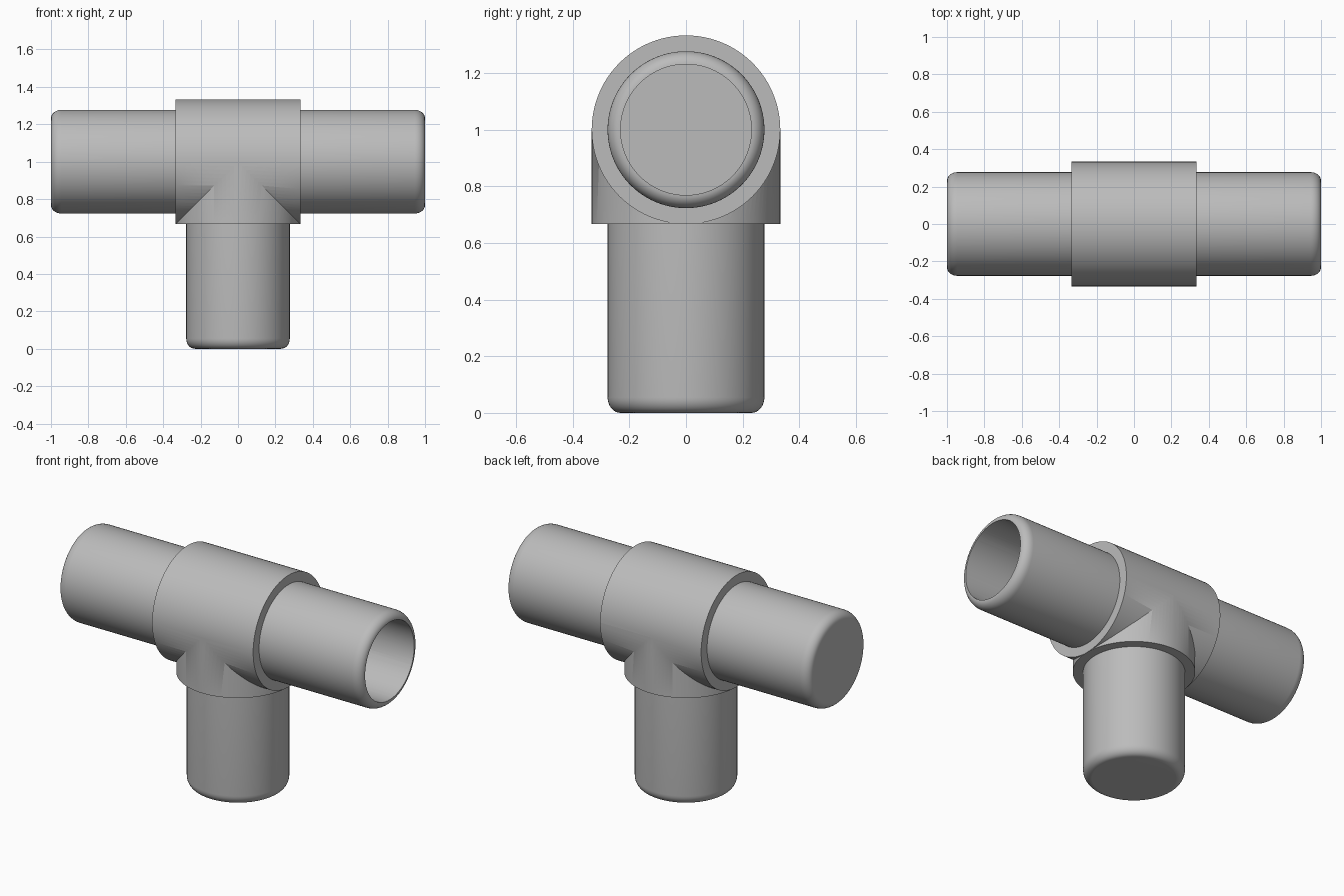
import bpy
import bmesh
from math import cos, sin, pi, radians
from mathutils import Matrix, Vector

AXIS_Z = 1.0      # height of the horizontal run
COLLAR = 0.333    # collar radius and half length
PIPE = 0.277      # outer radius of the pipe arms
BORE = 0.231      # inner radius
LIP = 0.055       # length of the rounded lip
SEGMENTS = 96

cube = bpy.data.objects.get("Cube")
if cube:
    bpy.data.objects.remove(cube, do_unlink=True)

grey = bpy.data.materials.new("grey_plastic")
grey.use_nodes = True
colour = (0.5, 0.5, 0.5, 1)
grey.diffuse_color = colour
grey.node_tree.nodes["Principled BSDF"].inputs["Base Color"].default_value = colour


def lathe(name, profile, turn):
    """Solid of revolution from (radius, height) points, turned and set on the run axis."""
    bm = bmesh.new()
    verts = [bm.verts.new((r, 0, h)) for r, h in profile]
    edges = [bm.edges.new(pair) for pair in zip(verts, verts[1:])]
    bmesh.ops.spin(bm, geom=verts + edges, cent=(0, 0, 0), axis=(0, 0, 1),
                   angle=2 * pi, steps=SEGMENTS)
    bmesh.ops.remove_doubles(bm, verts=bm.verts, dist=1e-5)
    bmesh.ops.holes_fill(bm, edges=[e for e in bm.edges if e.is_boundary], sides=0)
    bmesh.ops.recalc_face_normals(bm, faces=bm.faces)
    bm.transform(Matrix.Translation(Vector((0, 0, AXIS_Z))) @ turn)
    mesh = bpy.data.meshes.new(name)
    bm.to_mesh(mesh)
    bm.free()
    mesh.materials.append(grey)
    obj = bpy.data.objects.new(name, mesh)
    bpy.context.collection.objects.link(obj)
    return obj


def combine(target, other, operation):
    """Apply an exact boolean and discard the helper."""
    bpy.context.view_layer.objects.active = target
    mod = target.modifiers.new("boolean", "BOOLEAN")
    mod.object, mod.operation, mod.solver = other, operation, "EXACT"
    bpy.ops.object.modifier_apply(modifier=mod.name)
    bpy.data.objects.remove(other, do_unlink=True)


# Half profile of one arm: collar, step, pipe, rounded lip
steps = [i * pi / 16 for i in range(9)]
arm = [(COLLAR, COLLAR), (PIPE, COLLAR)]
arm += [(BORE + (PIPE - BORE) * cos(a), 1 - LIP + LIP * sin(a)) for a in steps]

along_x = Matrix.Rotation(radians(90), 4, "Y")
down = Matrix.Rotation(radians(180), 4, "X")

# Outer body: horizontal run joined with the downward branch
fitting = lathe("tee_fitting", [(r, -h) for r, h in reversed(arm)] + arm, along_x)
branch = lathe("branch", [(COLLAR, 0)] + arm, down)
combine(fitting, branch, "UNION")

# Hollow bores through the run and up the branch
combine(fitting, lathe("run_bore", [(BORE, -1.1), (BORE, 1.1)], along_x), "DIFFERENCE")
combine(fitting, lathe("branch_bore", [(BORE, 0), (BORE, 1.1)], down), "DIFFERENCE")

# Smooth pipe walls with crisp steps and seams
bpy.ops.object.select_all(action="DESELECT")
fitting.select_set(True)
bpy.context.view_layer.objects.active = fitting
bpy.ops.object.shade_smooth_by_angle(angle=radians(30))
